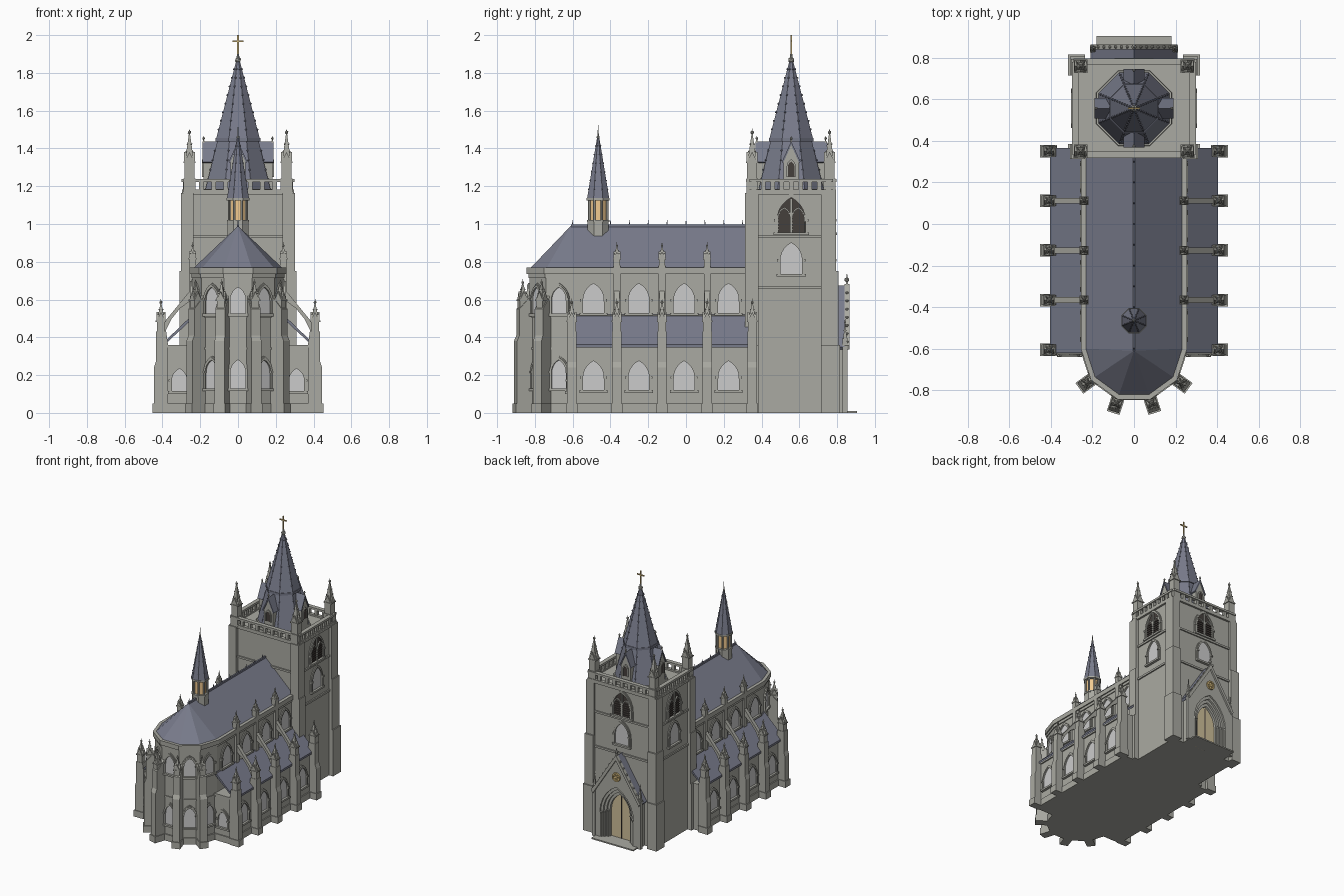
import bpy, bmesh
from math import sin, cos, pi, radians, atan2, sqrt
from mathutils import Matrix, Vector

if "Cube" in bpy.data.objects:
    bpy.data.objects.remove(bpy.data.objects["Cube"])

COL = {'stone': (.40, .40, .36, 1), 'slate': (.19, .20, .26, 1), 'glass': (.62, .62, .64, 1),
       'dark': (.06, .05, .045, 1), 'gold': (.65, .48, .2, 1), 'amber': (.9, .6, .28, 1), 'wood': (.62, .52, .32, 1)}
MATS = {}
for k, c in COL.items():
    MATS[k] = bpy.data.materials.new(k)
    MATS[k].diffuse_color = c
PARTS = {}
I = Matrix()


def bm_of(part):
    return PARTS.setdefault(part, bmesh.new())


def loft(part, a, za, b, zb, M=I):
    """Closed solid between outline a at depth za and outline b at depth zb."""
    bm = bm_of(part)
    va = [bm.verts.new(M @ Vector((u, v, za))) for u, v in a]
    vb = [bm.verts.new(M @ Vector((u, v, zb))) for u, v in b]
    n = len(a)
    for i in range(n):
        j = (i + 1) % n
        bm.faces.new((va[i], va[j], vb[j], vb[i]))
    bm.faces.new(va[::-1])
    bm.faces.new(vb)


def extrude(part, pts, d0, d1, M=I):
    loft(part, pts, d0, pts, d1, M)


def strip(part, outer, inner, d0, d1, M=I):
    """Band between two open polylines, given thickness."""
    for i in range(len(outer) - 1):
        extrude(part, [outer[i], outer[i + 1], inner[i + 1], inner[i]], d0, d1, M)


def box(part, x0, x1, y0, y1, z0, z1, M=I):
    extrude(part, [(x0, y0), (x1, y0), (x1, y1), (x0, y1)], z0, z1, M)


def ngon(n, r, cx=0, cy=0):
    return [(cx + r * cos(2 * pi * (i + .5) / n), cy + r * sin(2 * pi * (i + .5) / n)) for i in range(n)]


def frustum(part, n, x, y, r0, z0, r1, z1, M=I):
    loft(part, ngon(n, r0, x, y), z0, ngon(n, r1, x, y), z1, M)


def bead(part, x, y, z, r):
    bmesh.ops.create_icosphere(bm_of(part), subdivisions=1, radius=r, matrix=Matrix.Translation((x, y, z)))


def face(x, y, z, deg):
    """Wall frame: u along wall, v up, d outward."""
    a = radians(deg)
    return Matrix(((-sin(a), 0, cos(a), x), (cos(a), 0, sin(a), y), (0, 1, 0, z), (0, 0, 0, 1)))


def arch(w, h, u0=0, v0=0, n=5):
    """Pointed arch outline, bottom left round to bottom right."""
    rise = .8 * w
    R = (rise ** 2 + w * w / 4) / w
    top = atan2(rise, R - w / 2)
    right = [(w / 2 - R + R * cos(top * i / n), h - rise + R * sin(top * i / n)) for i in range(n + 1)]
    right = [(w / 2, 0)] + right
    pts = [(-u, v) for u, v in right] + right[-2::-1]
    return [(u + u0, v + v0) for u, v in pts]


def window(M, w, h, glass='window_glass', t=.013):
    extrude(glass, arch(w, h), -.01, .003, M)
    strip('window_frames', arch(w + .024, h + .014), arch(w, h), -.01, t, M)
    strip('window_frames', arch(w + .036, h + .022), arch(w + .022, h + .013), -.01, t * .55, M)
    box('window_frames', -w / 2 - .02, w / 2 + .02, -.014, 0, -.01, t + .007, M)
    for s in (-1, 1):
        u = s * (w / 2 + .008)
        box('window_frames', u - .009, u + .009, h - .8 * w - .006, h - .8 * w + .006, -.01, t + .005, M)


def pinnacle(part, x, y, z0, zs, z1, s, deg=0):
    """Square shaft, collar, pyramid spirelet with crockets and finial."""
    M = Matrix.Translation((x, y, 0)) @ Matrix.Rotation(radians(deg), 4, 'Z')
    h = s / 2
    r = s * .707
    box(part, -h, h, -h, h, z0, zs, M)
    box(part, -h * 1.25, h * 1.25, -h * 1.25, h * 1.25, zs - .008, zs, M)
    for q in range(4):
        extrude(part, [(-h, 0), (h, 0), (0, s)], 0, h * 1.1, M @ face(0, 0, zs, 90 * q))
    zt = z1 - .02
    frustum(part, 4, 0, 0, r * .9, zs, r * .08, zt, M)
    for q in range(4):
        for f in (.35, .6):
            c = M @ Vector((*ngon(4, r * .9 * (1 - f) + .002)[q], zs + (zt - zs) * f))
            bead(part, *c, s * .09)
    bead(part, x, y, zt, s * .2)
    frustum(part, 4, x, y, .004, zt, .001, z1)


# nave and five-sided apse
def plan(r):
    return [(r, .35)] + [(r * cos(k * pi / 5), -.6 - r * sin(k * pi / 5)) for k in range(6)] + [(-r, .35)]


extrude('nave_walls', plan(.24), 0, .77)
extrude('nave_plinth', plan(.25), 0, .05)
for z0, z1, r in ((.335, .347, .246), (.505, .517, .247), (.715, .735, .247), (.735, .77, .256)):
    extrude('nave_cornices', plan(r), z0, z1)

# main roof with hipped apse end and ridge crest
bm = bm_of('nave_roof')
p = [bm.verts.new((x, y, .77)) for x, y in plan(.232)]
a, b = bm.verts.new((0, -.61, .99)), bm.verts.new((0, .35, .99))
bm.faces.new((p[0], p[1], a, b))
bm.faces.new((p[6], p[7], b, a))
for i in range(1, 6):
    bm.faces.new((p[i], p[i + 1], a))
bm.faces.new((p[7], p[0], b))
bm.faces.new(p[::-1])
box('ridge_crest', -.006, .006, -.61, .34, .983, .998)
for i in range(10):
    frustum('ridge_crest', 4, 0, -.6 + i * .1, .006, .99, .001, 1.022)

# apse windows and radial buttresses
for k in range(5):
    d = -18 - 36 * k
    c, s = .228 * cos(radians(d)), .228 * sin(radians(d))
    for z, h in ((.13, .15), (.525, .14)):
        window(face(c, -.6 + s, z, d), .08, h)
for k in range(1, 5):
    d = -36 * k
    M = Matrix.Translation((0, -.6, 0)) @ Matrix.Rotation(radians(d), 4, 'Z')
    S = M @ Matrix(((1, 0, 0, 0), (0, 0, 1, 0), (0, 1, 0, 0), (0, 0, 0, 1)))
    extrude('apse_buttresses', [(.2, 0), (.318, 0), (.318, .38), (.305, .41), (.305, .55), (.24, .62), (.2, .62)], -.027, .027, S)
    box('apse_buttresses', .2, .325, -.032, .032, 0, .05, M)
    c = M @ Vector((.278, 0, 0))
    pinnacle('apse_pinnacles', c.x, c.y, .54, .6, .71, .042, d)

# aisles, buttresses, flyers and side windows
for s in (-1, 1):
    P = Matrix(((s, 0, 0, 0), (0, 0, 1, 0), (0, 1, 0, 0), (0, 0, 0, 1)))
    X = Matrix.Diagonal((s, 1, 1, 1))
    deg = 90 - 90 * s
    box('aisle_walls', .2, .385, -.62, .36, 0, .36, X)
    box('aisle_walls', .2, .393, -.628, .36, 0, .05, X)
    box('aisle_walls', .2, .395, -.625, .36, .345, .36, X)
    extrude('aisle_roofs', [(.23, .53), (.405, .362), (.405, .346), (.23, .508)], -.62, .365, P)
    window(face(s * .31, -.62, .115, -90), .08, .12)
    for y in (-.49, -.25, -.01, .225):
        window(face(s * .385, y, .12, deg), .11, .155)
        window(face(s * .24, y, .53, deg), .11, .155)
    for i in range(5):
        y = -.605 + i * .239
        extrude('aisle_buttresses', [(.37, 0), (.445, 0), (.445, .24), (.435, .27), (.435, .43), (.38, .43), (.37, .36)], y - .025, y + .025, P)
        box('aisle_buttresses', .37, .452, y - .03, y + .03, 0, .05, X)
        pinnacle('aisle_pinnacles', s * .408, y, .42, .49, .605, .044)
        if 0 < i < 4:
            extrude('flying_buttresses', [(.235, .67), (.395, .475), (.395, .40), (.38, .44), (.35, .50), (.305, .555), (.235, .605)], y - .014, y + .014, P)
            box('nave_pilasters', .22, .256, y - .018, y + .018, .36, .78, X)
            pinnacle('nave_pinnacles', s * .24, y, .77, .82, .905, .034)

# tower body, strings and corner piers
box('tower_body', -.282, .282, .335, .78, 0, 1.17)
for z, g in ((.655, .01), (.925, .01), (1.155, .015)):
    box('tower_strings', -.282 - g, .282 + g, .335 - g, .78 + g, z, z + .015)
for s in (-1, 1):
    X = Matrix.Diagonal((s, 1, 1, 1))
    box('tower_piers', .235, .302, .312, .385, 0, 1.165, X)
    box('tower_piers', .235, .302, .715, .795, 0, 1.165, X)
    for h, g in ((.36, .015), (.75, .007)):
        box('tower_piers', .235, .302 + g, .715, .80 + g, 0, h, X)
        box('tower_piers', .235, .302 + g, .312, .385, 0, h, X)
    for y in (.35, .76):
        pinnacle('tower_pinnacles', s * .257, y, 1.165, 1.33, 1.505, .052)
        box('tower_pinnacles', .226, .288, y - .031, y + .031, 1.165, 1.24, X)

# openwork parapet
for deg, half, d in ((0, .222, .29), (180, .222, .29), (90, .29, .232), (-90, .29, .232)):
    M = face(d * cos(radians(deg)), .557 + d * sin(radians(deg)), 1.17, deg)
    box('parapet', -half, half, 0, .012, -.022, .006, M)
    box('parapet', -half, half, .052, .068, -.024, .008, M)
    n = 9
    for i in range(n):
        u = -half + 2 * half * (i + .5) / n
        box('parapet', u - .012, u + .012, .01, .054, -.018, .002, M)

# tower windows: lancet and louvred belfry on three sides
for deg, x, y in ((0, .282, .557), (180, -.282, .557), (90, 0, .78)):
    window(face(x, y, .735, deg), .115, .165)
    M = face(x, y, .955, deg)
    window(M, .15, .185, 'belfry_shadow')
    for u in (-.037, .037):
        strip('window_frames', arch(.074, .135, u), arch(.06, .125, u), 0, .012, M)
        for i in range(6):
            box('belfry_louvres', u - .029, u + .029, .012 + i * .017, .018 + i * .017, 0, .009, M)
    box('window_frames', -.006, .006, 0, .18, 0, .012, M)

# main spire in two stages
TY = .557


def crockets(part, y, r0, z0, r1, z1, n, size):
    for i in range(1, n):
        f = i / n
        for px, py in ngon(8, r0 + (r1 - r0) * f, 0, y):
            bead(part, px, py, z0 + (z1 - z0) * f, size)


frustum('spire_base', 8, 0, TY, .198, 1.165, .195, 1.185)
frustum('spire_lower', 8, 0, TY, .186, 1.185, .118, 1.44)
frustum('spire_collar', 8, 0, TY, .128, 1.437, .128, 1.455)
frustum('spire_upper', 8, 0, TY, .124, 1.455, .01, 1.865)
crockets('spire_crockets', TY, .186, 1.185, .118, 1.44, 5, .006)
crockets('spire_crockets', TY, .124, 1.455, .01, 1.865, 9, .006)
bead('spire_finial', 0, TY, 1.868, .018)
frustum('spire_finial', 8, 0, TY, .009, 1.87, .006, 1.9)
box('cross', -.004, .004, TY - .004, TY + .004, 1.88, 2.0)
box('cross', -.03, .03, TY - .004, TY + .004, 1.964, 1.972)

# spire dormers
for q in range(4):
    c, s = cos(q * pi / 2), sin(q * pi / 2)
    M = face(.182 * c, TY + .182 * s, 1.22, 90 * q)
    extrude('dormer_walls', [(-.04, -.04), (.04, -.04), (.04, .115), (0, .205), (-.04, .115)], -.11, 0, M)
    strip('dormer_roofs', [(-.05, .108), (0, .218), (.05, .108)], [(-.042, .104), (0, .198), (.042, .104)], -.13, .007, M)
    extrude('dormer_openings', arch(.034, .08, 0, .03), -.01, .003, M)
    strip('dormer_walls', arch(.048, .092, 0, .03), arch(.034, .08, 0, .03), 0, .008, M)
    frustum('dormer_finials', 4, .182 * c, TY + .182 * s, .006, 1.43, .002, 1.465)
    bead('dormer_finials', .182 * c, TY + .182 * s, 1.453, .008)

# ridge fleche with glowing lantern
FY = -.465
frustum('fleche_base', 8, 0, FY, .06, .9, .06, 1.02)
frustum('fleche_base', 8, 0, FY, .064, 1.01, .064, 1.022)
frustum('fleche_lantern', 8, 0, FY, .044, 1.02, .044, 1.13)
for px, py in ngon(8, .052, 0, FY):
    frustum('fleche_posts', 6, px, py, .007, 1.02, .007, 1.13)
frustum('fleche_base', 8, 0, FY, .066, 1.125, .066, 1.138)
frustum('fleche_spire', 8, 0, FY, .063, 1.138, .006, 1.46)
crockets('fleche_crockets', FY, .063, 1.138, .006, 1.46, 7, .004)
bead('fleche_finial', 0, FY, 1.46, .009)
frustum('fleche_finial', 6, 0, FY, .004, 1.46, .001, 1.525)

# west portal: gabled porch, stepped arches, door, rose and step
M = face(0, .78, 0, 90)
extrude('porch', [(.19, 0), (.19, .36), (0, .65), (-.19, .36), (-.19, 0)] + arch(.29, .43), 0, .072, M)
for i, d in enumerate((.06, .045, .03)):
    w, h = .29 - .04 * i, .43 - .025 * i
    strip('portal_arches', arch(w, h), arch(w - .04, h - .025), 0, d, M)
    for u in (-1, 1):
        c = M @ Vector((u * (w / 2 - .006), 0, d + .004))
        frustum('portal_columns', 6, c.x, c.y, .007, 0, .007, h - .8 * w)
        frustum('portal_columns', 6, c.x, c.y, .008, h - .8 * w - .01, .012, h - .8 * w + .005)
extrude('door', arch(.17, .355), 0, .012, M)
box('door_split', -.003, .003, 0, .34, 0, .015, M)
up, lo = [(-.21, .35), (0, .675), (.21, .35)], [(-.198, .335), (0, .642), (.198, .335)]
strip('porch_roof', up, lo, 0, .06, M)
strip('porch_coping', [(u, v + .008) for u, v in up], lo, .06, .085, M)
for s in (-1, 1):
    for i in range(7):
        bead('porch_crockets', s * (.2 - .028 * i), .852, .376 + .0434 * i, .009)
    pinnacle('porch_pinnacles', s * .195, .842, 0, .37, .5, .026)
frustum('porch_finial', 4, 0, .852, .009, .67, .002, .735)
bead('porch_finial', 0, .852, .705, .014)
ring = ngon(16, .034, 0, .51)
rin = ngon(16, .024, 0, .51)
strip('rose_ring', ring + ring[:1], rin + rin[:1], .07, .084, M)
frustum('rose_glass', 8, 0, .51, .012, .07, .012, .082, M)
for px, py in ngon(6, .018, 0, .51):
    frustum('rose_glass', 6, px, py, .007, .07, .007, .08, M)
box('entrance_step', -.18, .18, .77, .905, 0, .01)

# finish objects and assign colours
LOOK = {'window_glass': 'glass', 'cross': 'gold', 'rose_glass': 'gold', 'rose_ring': 'gold', 'fleche_lantern': 'amber', 'door': 'wood'}
for names, m in ((('nave_roof', 'ridge_crest', 'aisle_roofs', 'spire_lower', 'spire_collar', 'spire_upper', 'spire_crockets', 'dormer_roofs', 'fleche_spire', 'fleche_crockets', 'porch_roof'), 'slate'),
                 (('belfry_shadow', 'belfry_louvres', 'dormer_openings', 'door_split'), 'dark')):
    LOOK.update({n: m for n in names})
for name, bm in PARTS.items():
    bmesh.ops.recalc_face_normals(bm, faces=bm.faces)
    me = bpy.data.meshes.new(name)
    bm.to_mesh(me)
    bm.free()
    me.materials.append(MATS[LOOK.get(name, 'stone')])
    bpy.context.collection.objects.link(bpy.data.objects.new(name, me))

for m in bpy.data.materials:
    if m.users and not m.is_grease_pencil:
        m.use_nodes = True
        m.node_tree.nodes["Principled BSDF"].inputs["Base Color"].default_value = m.diffuse_color
